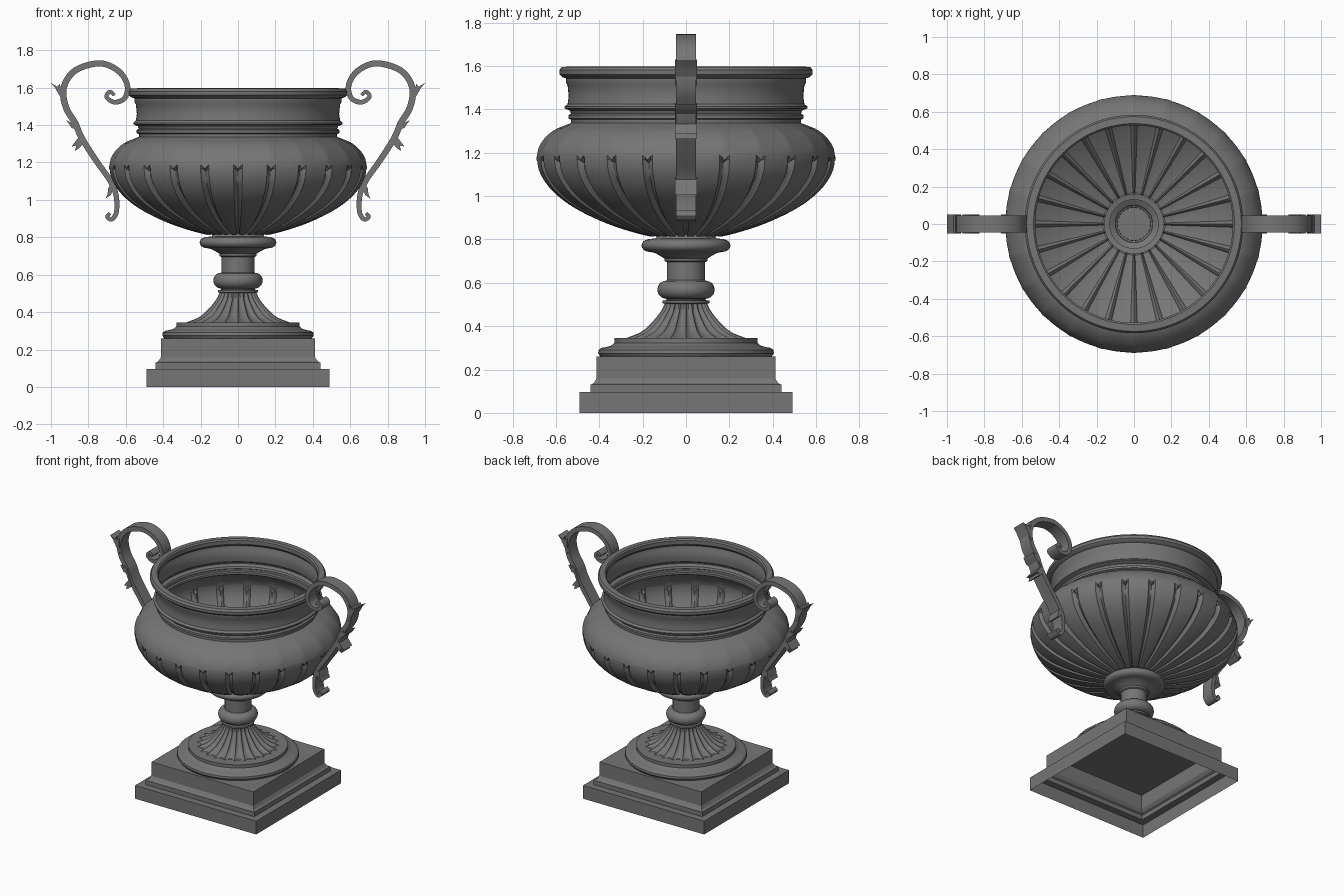
import bpy
import bmesh
import math
from mathutils import Vector

if "Cube" in bpy.data.objects:
    bpy.data.objects.remove(bpy.data.objects["Cube"], do_unlink=True)

stone = bpy.data.materials.new("dark_grey_stone")
stone.use_nodes = True
stone.diffuse_color = (0.18, 0.18, 0.18, 1)
stone.node_tree.nodes["Principled BSDF"].inputs["Base Color"].default_value = (0.18, 0.18, 0.18, 1)

FLUTES = 24
# positions across one flute, from one groove to the next
STEPS = [0, 0.07, 0.13, 0.3, 0.5, 0.7, 0.87, 0.93]


def finish(name, bm, angle=35):
    """Turn a bmesh into a shaded object."""
    bmesh.ops.recalc_face_normals(bm, faces=bm.faces)
    mesh = bpy.data.meshes.new(name)
    bm.to_mesh(mesh)
    bm.free()
    obj = bpy.data.objects.new(name, mesh)
    bpy.context.collection.objects.link(obj)
    mesh.materials.append(stone)
    bpy.ops.object.select_all(action="DESELECT")
    obj.select_set(True)
    bpy.context.view_layer.objects.active = obj
    bpy.ops.object.shade_smooth_by_angle(angle=math.radians(angle))
    return obj


def spline(points, n):
    """Smooth path through 2D points, n samples per span."""
    p = [Vector(q) for q in points]
    p = [2 * p[0] - p[1]] + p + [2 * p[-1] - p[-2]]
    out = []
    for a, b, c, d in zip(p, p[1:], p[2:], p[3:]):
        for i in range(n):
            t = i / n
            out.append(0.5 * (2 * b + (c - a) * t + (2 * a - 5 * b + 4 * c - d) * t * t
                              + (3 * b - a - 3 * c + d) * t ** 3))
    return out + [p[-2]]


def lathe(name, profile, shape=None, sides=None, turn=0.0, cap=False, angle=35):
    """Spin (radius, height) points; shape(k, t, r, z) may carve each flute."""
    if sides:
        spots = [(turn + 2 * math.pi * i / sides, 0) for i in range(sides)]
    else:
        spots = [(2 * math.pi * (f + t) / FLUTES, t) for f in range(FLUTES) for t in STEPS]
    bm = bmesh.new()
    rings = []
    for k, (r0, z0) in enumerate(profile):
        ring = []
        for a, t in spots:
            r, z = shape(k, t, r0, z0) if shape else (r0, z0)
            ring.append(bm.verts.new((r * math.cos(a), r * math.sin(a), z)))
        rings.append(ring)
    for low, high in zip(rings, rings[1:]):
        for i in range(len(spots)):
            j = (i + 1) % len(spots)
            bm.faces.new((low[i], low[j], high[j], high[i]))
    if cap:
        bm.faces.new(rings[-1])
    return finish(name, bm, angle)


# Square stepped plinth, open underneath
steps = [(0.49, 0), (0.49, 0.097), (0.44, 0.097), (0.44, 0.13), (0.425, 0.138),
         (0.412, 0.158), (0.412, 0.26)]
lathe("plinth", [(r * math.sqrt(2), z) for r, z in steps], sides=4,
      turn=math.pi / 4, cap=True, angle=20)

# Round moulding on the plinth
lathe("foot_moulding", [(0.395, 0.26), (0.405, 0.275), (0.403, 0.29), (0.39, 0.3), (0.37, 0.303),
                        (0.345, 0.31), (0.33, 0.322), (0.33, 0.345), (0.25, 0.345)], sides=96)


# Fluted foot
def foot_shape(k, t, r, z):
    return r * (1 - 0.13 * math.sin(math.pi * t) ** 0.7), z


lathe("fluted_foot", spline([(0.275, 0.345), (0.205, 0.375), (0.155, 0.42),
                             (0.115, 0.47), (0.097, 0.508)], 4), foot_shape)

# Stem with knob and dish
knob = [(0.09 + 0.042 * math.cos(a), 0.568 + 0.042 * math.sin(a))
        for a in [math.radians(-90 + 18 * i) for i in range(11)]]
dish = [(0.165 + 0.04 * math.cos(a), 0.772 + 0.03 * math.sin(a))
        for a in [math.radians(-90 + 18 * i) for i in range(11)]]
lathe("stem", [(0.092, 0.503), (0.108, 0.506), (0.108, 0.518), (0.09, 0.52)] + knob
      + [(0.088, 0.612), (0.088, 0.695), (0.098, 0.7), (0.1, 0.712), (0.12, 0.725), (0.145, 0.738)]
      + dish + [(0.14, 0.805), (0.13, 0.822), (0.16, 0.828)], sides=64)


# Bowl: plain shoulder above gadroons with arched tops
def facet(t):
    return math.cos(math.pi / FLUTES) / math.cos(math.pi * (2 * t - 1) / FLUTES)


def arch(t):
    return 0.03 * abs(2 * t - 1) ** 5


shoulder = spline([(0.53, 1.336), (0.555, 1.327), (0.61, 1.303), (0.655, 1.263),
                   (0.68, 1.222), (0.69, 1.195)], 3)


def shoulder_shape(k, t, r, z):
    fade = max(0, 1 - (len(shoulder) - 1 - k) / 3)
    return r * (facet(t) if k > 3 else 1), z - arch(t) * fade


lathe("bowl_shoulder", shoulder, shoulder_shape)

belly = spline([(0.69, 1.195), (0.678, 1.12), (0.635, 1.045), (0.565, 0.98), (0.475, 0.925),
                (0.365, 0.875), (0.255, 0.838), (0.165, 0.815)], 4)


def belly_shape(k, t, r, z):
    edge = min(t, 1 - t)
    groove = 0.026 if edge < 0.05 else 0.018 if edge < 0.1 else 0
    puff = 0.006 * math.sin(math.pi * t) if k else 0
    swell = r / 0.69
    tilt = min(1, k / 8)
    depth = (puff - groove * min(1, k)) * (0.4 + 0.6 * swell)
    return (r * facet(t) + depth * (1 - 0.4 * tilt),
            z - arch(t) * max(0, 1 - k / 8) - depth * 0.7 * tilt)


lathe("gadrooned_bowl", belly, belly_shape)

# Moulded neck and rim
lathe("neck_and_rim", [(0.55, 1.325), (0.53, 1.337), (0.53, 1.352), (0.542, 1.357), (0.542, 1.373),
                       (0.53, 1.38), (0.536, 1.394), (0.56, 1.404), (0.56, 1.412), (0.546, 1.424),
                       (0.541, 1.46), (0.546, 1.51), (0.554, 1.525), (0.554, 1.543), (0.57, 1.548),
                       (0.583, 1.56), (0.584, 1.58), (0.574, 1.595), (0.537, 1.597), (0.528, 1.588),
                       (0.528, 1.56), (0.54, 1.545)], sides=96)


def mirrored(obj):
    obj.modifiers.new("mirror", "MIRROR").use_axis[0] = True


# Scroll handles: flat ribbon swept along an S curve
path = spline([(0.66, 1.56), (0.685, 1.578), (0.703, 1.55), (0.66, 1.522), (0.605, 1.545),
               (0.592, 1.615), (0.64, 1.69), (0.74, 1.73), (0.87, 1.692), (0.932, 1.6), (0.92, 1.495),
               (0.87, 1.41), (0.835, 1.33), (0.755, 1.205), (0.685, 1.105), (0.652, 1.025),
               (0.65, 0.935), (0.675, 0.896), (0.7, 0.91), (0.685, 0.928)], 5)
bm = bmesh.new()
previous = None
for i, p in enumerate(path):
    along = (path[min(i + 1, len(path) - 1)] - path[max(i - 1, 0)]).normalized()
    f = i / (len(path) - 1)
    off = Vector((-along.y, along.x)) * (0.009 + 0.008 * math.sin(math.pi * f))
    half = 0.046
    ring = [bm.verts.new((q.x, y, q.y)) for q, y in
            ((p + off, -half), (p + off, half), (p - off, half), (p - off, -half))]
    if previous:
        for a in range(4):
            b = (a + 1) % 4
            bm.faces.new((previous[a], previous[b], ring[b], ring[a]))
    else:
        bm.faces.new(ring)
    previous = ring
bm.faces.new(previous)
mirrored(finish("scroll_handles", bm))

# Leaf tips curling off the handles
leaves = {
    "upper_leaf": [(0.925, 1.51), (0.95, 1.55), (0.965, 1.575), (0.975, 1.595), (1.0, 1.625),
                   (0.965, 1.605), (0.955, 1.62), (0.945, 1.598), (0.93, 1.63)],
    "middle_leaf": [(0.845, 1.345), (0.865, 1.375), (0.89, 1.385), (0.917, 1.425),
                    (0.89, 1.412), (0.885, 1.43), (0.865, 1.415)],
    "lower_leaf": [(0.825, 1.305), (0.85, 1.275), (0.872, 1.262), (0.865, 1.29),
                   (0.89, 1.285), (0.86, 1.325), (0.845, 1.345)],
    "tail_leaf": [(0.665, 1.065), (0.68, 1.025), (0.71, 1.005), (0.697, 1.03), (0.695, 1.06), (0.68, 1.085)],
}
for name, outline in leaves.items():
    bm = bmesh.new()
    face = bm.faces.new([bm.verts.new((x, -0.05, z)) for x, z in outline])
    grown = bmesh.ops.extrude_face_region(bm, geom=[face])
    moved = [v for v in grown["geom"] if isinstance(v, bmesh.types.BMVert)]
    bmesh.ops.translate(bm, verts=moved, vec=(0, 0.1, 0))
    mirrored(finish(name, bm))
